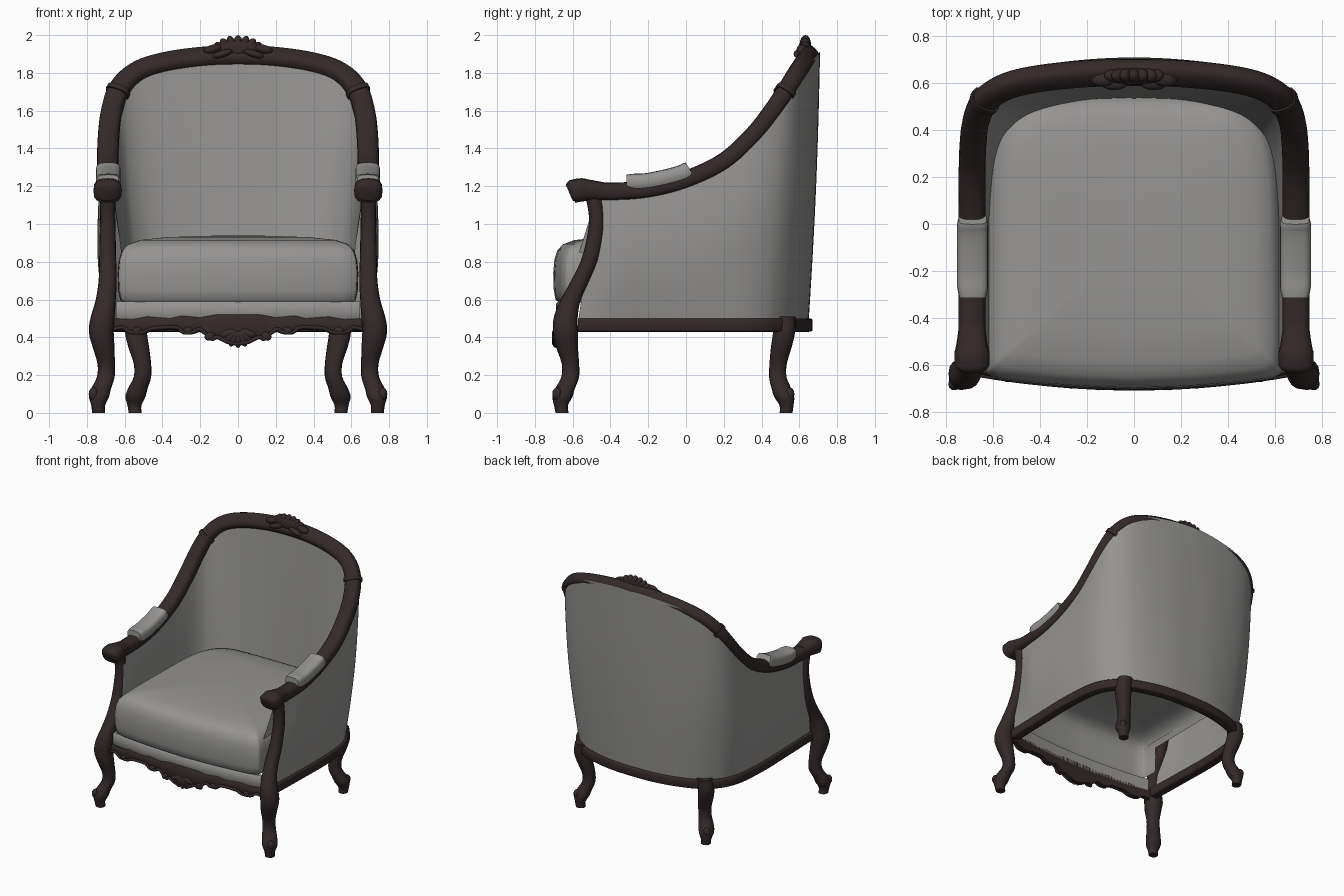
import bpy, bmesh, math
from mathutils import Vector as V, Matrix

if "Cube" in bpy.data.objects:
    bpy.data.objects.remove(bpy.data.objects["Cube"])


def material(name, rgb):
    m = bpy.data.materials.new(name)
    m.diffuse_color = (*rgb, 1)
    m.use_nodes = True
    m.node_tree.nodes["Principled BSDF"].inputs["Base Color"].default_value = m.diffuse_color
    return m


WOOD = material("dark wood", (0.034, 0.022, 0.022))
FABRIC = material("grey fabric", (0.30, 0.295, 0.288))


def finish(name, bm, mat, mirror=False, angle=45):
    bmesh.ops.recalc_face_normals(bm, faces=bm.faces)
    me = bpy.data.meshes.new(name)
    bm.to_mesh(me)
    bm.free()
    me.materials.append(mat)
    me.shade_smooth()
    me.set_sharp_from_angle(angle=math.radians(angle))
    ob = bpy.data.objects.new(name, me)
    bpy.context.collection.objects.link(ob)
    if mirror:
        ob.modifiers.new("Mirror", 'MIRROR')
    return ob


def loft(name, rings, mat, closed=True, caps=(True, True), keep=None, **kw):
    bm = bmesh.new()
    vs = [[bm.verts.new(p) for p in r] for r in rings]
    n = len(rings[0])
    for a, b in zip(vs, vs[1:]):
        for i in range(n if closed else n - 1):
            j = (i + 1) % n
            bm.faces.new((a[i], a[j], b[j], b[i]))
    if closed:
        for ring, cap in ((vs[0], caps[0]), (vs[-1], caps[1])):
            if cap:
                bm.faces.new(ring)
    if keep:
        bad = [f for f in bm.faces if not keep(f.calc_center_median())]
        bmesh.ops.delete(bm, geom=bad, context='FACES')
    return finish(name, bm, mat, **kw)


def spline(pts, steps=5):
    """Smooth curve through the points."""
    p = [V(q) for q in pts]
    p = [2 * p[0] - p[1]] + p + [2 * p[-1] - p[-2]]
    out = []
    for i in range(1, len(p) - 2):
        a, b, c, d = p[i - 1:i + 3]
        for k in range(steps):
            t = k / steps
            out.append(0.5 * (2 * b + (c - a) * t + (2 * a - 5 * b + 4 * c - d) * t * t
                              + (3 * b - a - 3 * c + d) * t ** 3))
    return out + [p[-2]]


def table(tab, a):
    """Straight-line lookup in (position, value) pairs."""
    for (x0, z0), (x1, z1) in zip(tab, tab[1:]):
        if a <= x1:
            return z0 + (z1 - z0) * (a - x0) / (x1 - x0)
    return tab[-1][1]


def both(pts):
    """Mirror a half path that ends at x = 0."""
    return list(pts) + [(-q[0], *q[1:]) for q in reversed(pts[:-1])]


def oval(power=2.0, n=16):
    out = []
    for i in range(n):
        c, s = math.cos(2 * math.pi * i / n), math.sin(2 * math.pi * i / n)
        out.append((math.copysign(abs(c) ** (2 / power), c), math.copysign(abs(s) ** (2 / power), s)))
    return out


def sweep(name, path, hw, hh, mat, ref=(0, -0.7, 0.7), power=2.8, scale=None, **kw):
    rings = []
    for i, p in enumerate(path):
        t = (path[min(i + 1, len(path) - 1)] - path[max(i - 1, 0)]).normalized()
        side = t.cross(V(ref)).normalized()
        up = side.cross(t)
        k = table(scale, i / (len(path) - 1)) if scale else 1
        rings.append([p + side * (u * hw * k) + up * (v * hh * k) for u, v in oval(power)])
    return loft(name, rings, mat, **kw)


def blobs(name, items, mat, **kw):
    """Carved lobes: (centre, radii, tilt about y)."""
    bm = bmesh.new()
    for c, r, tilt in items:
        m = Matrix.Translation(c) @ Matrix.Rotation(tilt, 4, 'Y') @ Matrix.Diagonal((*r, 1))
        bmesh.ops.create_uvsphere(bm, u_segments=14, v_segments=8, radius=1, matrix=m)
    return finish(name, bm, mat, **kw)


# Top frame: arms sweeping up into the back arch
frame_half = [(.69, -.60, 1.175), (.69, -.40, 1.172), (.69, -.20, 1.185), (.69, 0, 1.235), (.69, .20, 1.33),
              (.685, .35, 1.465), (.67, .45, 1.59), (.63, .53, 1.71), (.54, .587, 1.80), (.40, .62, 1.85),
              (.20, .64, 1.88), (0, .645, 1.888)]
frame = spline(both(frame_half))
sweep("top_frame", frame, .057, .047, WOOD)
sweep("frame_cuff", frame[34:36], .064, .056, WOOD, mirror=True)

# Arm hand scrolls
hand = spline([(.69, -.618, 1.165), (.69, -.60, 1.172), (.69, -.56, 1.18), (.69, -.52, 1.18), (.69, -.44, 1.175)], 4)
sweep("arm_scroll", hand, .075, .062, WOOD, ref=(0, 0, 1), mirror=True,
      scale=[(0, .72), (.25, 1), (.6, 1), (1, .75)])

# Arm pads
pad = spline([(.687, -.315, 1.222), (.687, -.22, 1.222), (.687, -.1, 1.245), (.687, -.02, 1.268), (.687, .02, 1.29)], 4)
sweep("arm_pad", pad, .066, .046, FABRIC, ref=(0, 0, 1), power=3.5, mirror=True,
      scale=[(0, .85), (.1, 1), (.9, 1), (1, .9)])

# Upholstered shell: lofted between the seat rail line and the top frame
base_half = [(.67, -.57, .465), (.675, -.40, .465), (.68, -.20, .465), (.685, 0, .465), (.68, .15, .465),
             (.67, .27, .465), (.645, .37, .465), (.60, .45, .465), (.51, .53, .465), (.38, .585, .465),
             (.20, .625, .465), (0, .635, .465)]
top_half = [(.69, -.47, 1.16), (.69, -.36, 1.17)] + frame_half[2:]
base, top = spline(both(base_half)), spline(both(top_half))


def shell(name, lower, upper, bulge, z0, lift=0):
    rings = []
    for k in range(13):
        f = k / 12
        ring = []
        for i, (b, t) in enumerate(zip(base, top)):
            d = (base[min(i + 1, len(base) - 1)] - base[max(i - 1, 0)]).normalized()
            out = V((d.y, -d.x, 0))
            out *= 1 if out.dot(V((b.x, b.y + .2, 0))) > 0 else -1
            w = 1 - abs(2 * i / (len(base) - 1) - 1)
            lo = b + out * lower(w)
            lo.z = z0
            hi = t + out * upper(w) + V((0, 0, lift * w))
            bow = bulge * (1 - .8 * w) * min(1, w * 8) * math.sin(math.pi * f)
            ring.append(lo.lerp(hi, f) + out * bow)
        rings.append(ring)
    return loft(name, rings, FABRIC, closed=False)


shell("outer_upholstery", lambda w: .015, lambda w: .015 + .05 * w, .045, .49, .025)
shell("inner_upholstery", lambda w: -.055 - .045 * w, lambda w: -.025 - .01 * w, -.004, .84)

# Seat rail
sweep("seat_rail", base, .036, .036, WOOD, ref=(0, 0, 1), power=6)


# Front leg running up into the arm post, and back leg, with scrolled toes
def leg(name, stations):
    rings = [[p.xyz + V((u * p.w, v * p.w, 0)) for u, v in oval(2.3)]
             for p in spline([V(s) for s in stations], 3)]
    loft(name, rings, WOOD, mirror=True)


leg("front_leg", [(.738, -.656, 0, .034), (.740, -.662, .04, .037), (.736, -.654, .085, .053), (.724, -.64, .13, .052),
                  (.70, -.613, .19, .047), (.698, -.612, .26, .046), (.712, -.63, .35, .058),
                  (.724, -.638, .43, .066), (.716, -.636, .51, .063), (.70, -.61, .60, .053), (.69, -.56, .70, .048),
                  (.69, -.51, .81, .045), (.69, -.478, .95, .042), (.69, -.475, 1.05, .04), (.69, -.495, 1.17, .042)])
leg("back_leg", [(.545, .53, 0, .034), (.548, .532, .04, .037), (.543, .52, .085, .053), (.53, .505, .13, .052),
                 (.506, .486, .19, .046), (.506, .488, .26, .046), (.526, .505, .35, .055),
                 (.54, .52, .43, .058), (.53, .525, .51, .055)])
toes = [((.765, -.682, .10), (.026, .026, .035), 0), ((.565, .548, .10), (.026, .026, .035), 0)]
blobs("leg_toes", toes, WOOD, mirror=True)

# Seat cushion: open below, with side walls only at the front
half_plan = [(0, -.70), (.25, -.69), (.50, -.668), (.605, -.645), (.632, -.58), (.632, -.2), (.62, .2),
             (.57, .41), (.45, .52), (.25, .545), (0, .55)]
plan = spline(both(half_plan), 4)[:-1]
mid = V((0, -.085))
profile = [(.96, .585), (.985, .60), (1, .65), (1.005, .74), (.995, .81), (.97, .86), (.92, .893),
           (.82, .915), (.6, .93), (.3, .937), (.02, .94)]
loft("seat_cushion", [[(*(mid + (q - mid) * s), z) for q in plan] for s, z in profile], FABRIC,
     caps=(False, True), keep=lambda c: c.z > .82 or c.y < -.48)


# Bowed front bands
def front_y(x):
    return -.697 + .055 * (x / .65) ** 2


def band(name, half, bottom, upper, thick, inset, mat):
    rings = []
    for i in range(97):
        x = half * (i / 48 - 1)
        y, lo, hi = front_y(x) + inset, table(bottom, abs(x)), table(upper, abs(x))
        rings.append([(x, y + .01, lo), (x, y, lo + .012), (x, y, hi - .012), (x, y + .01, hi),
                      (x, y + thick, hi), (x, y + thick, lo)])
    loft(name, rings, mat)


edge = [(0, .355), (.06, .365), (.11, .39), (.14, .38), (.20, .43), (.24, .415), (.29, .415), (.33, .44),
        (.45, .435), (.50, .415), (.57, .415), (.61, .44), (.66, .43)]
crown = [(0, .52), (.12, .52), (.20, .505), (.30, .515), (.36, .50), (.48, .51), (.56, .495), (.66, .50)]
band("carved_apron", .66, edge, crown, .04, 0, WOOD)
band("seat_front_band", .645, [(0, .49), (.65, .49)], [(0, .59), (.65, .59)], .03, .01, FABRIC)

# Carved moulding along the apron edge
line = spline(both([(x, front_y(x) - .002, z + .012) for x, z in reversed(edge)]), 4)
sweep("apron_moulding", line, .010, .010, WOOD, ref=(0, -1, 0), power=2)

# Apron shell and scrolls
fan = []
for k in range(-3, 4):
    a = k * .42
    fan.append(((math.sin(a) * .055, -.692, .435 - math.cos(a) * .045), (.022, .018, .046), -a))
for s in (-1, 1):
    for x, z, r in ((.15, .405, .022), (.265, .435, .02), (.535, .435, .02)):
        fan.append(((s * x, front_y(x), z), (r * 1.3, .014, r), s * .4))
blobs("apron_carving", fan, WOOD)

# Crest carving on the back arch
crest = [((0, .63, 1.925), (.135, .036, .055), 0)]
for k in range(-4, 5):
    a = k * .33
    crest.append(((math.sin(a) * .10, .632, 1.905 + math.cos(a) * .047), (.026, .03, .048), a))
for s in (-1, 1):
    crest.append(((s * .135, .615, 1.925), (.052, .03, .024), s * .25))
    crest.append(((s * .085, .60, 1.90), (.06, .03, .02), s * .3))
blobs("crest_carving", crest, WOOD)
